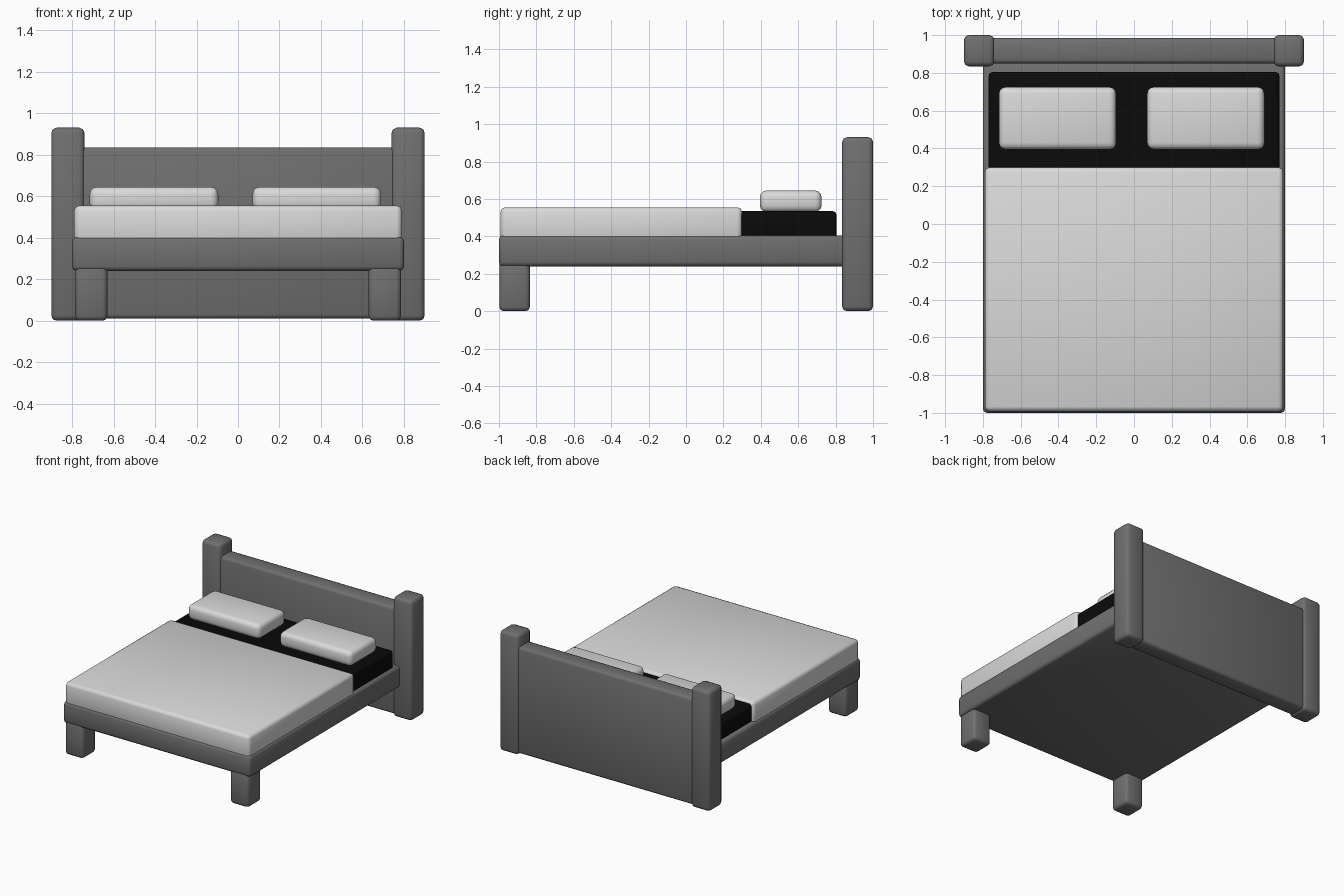
import bpy
import bmesh
from math import radians
from mathutils import Vector

old = bpy.data.objects.get("Cube")
if old:
    bpy.data.objects.remove(old, do_unlink=True)


def make_material(name, value):
    mat = bpy.data.materials.new(name)
    mat.use_nodes = True
    colour = (value, value, value, 1)
    mat.diffuse_color = colour
    mat.node_tree.nodes["Principled BSDF"].inputs["Base Color"].default_value = colour
    return mat


grey = make_material("grey_wood", 0.16)
white = make_material("white_linen", 0.7)
black = make_material("black_sheet", 0.003)


def soft_box(name, low, high, mat, bevel, segments=2):
    """Box between two corners with rounded, smooth-shaded edges."""
    low, high = Vector(low), Vector(high)
    centre, size = (low + high) / 2, high - low
    mesh = bpy.data.meshes.new(name)
    bm = bmesh.new()
    bmesh.ops.create_cube(bm, size=1)
    bmesh.ops.scale(bm, vec=size, verts=bm.verts)
    bmesh.ops.bevel(bm, geom=bm.edges[:], offset=bevel, segments=segments,
                    profile=0.5, affect='EDGES', clamp_overlap=True)
    bm.to_mesh(mesh)
    bm.free()
    mesh.materials.append(mat)
    obj = bpy.data.objects.new(name, mesh)
    obj.location = centre
    bpy.context.collection.objects.link(obj)
    bpy.ops.object.select_all(action='DESELECT')
    obj.select_set(True)
    bpy.context.view_layer.objects.active = obj
    bpy.ops.object.shade_smooth_by_angle(angle=radians(60))
    return obj


# Frame and headboard
soft_box("bed_frame", (-0.8, -1, 0.24), (0.8, 0.86, 0.405), grey, 0.022)
soft_box("headboard", (-0.78, 0.85, 0.01), (0.78, 0.985, 0.835), grey, 0.02)

# Posts and front legs
for side, sign in (("left", 1), ("right", -1)):
    xs = sorted((sign * 0.74, sign * 0.9))
    soft_box(side + "_post", (xs[0], 0.835, 0), (xs[1], 1, 0.93), grey, 0.025)
    xs = sorted((sign * 0.63, sign * 0.785))
    soft_box(side + "_front_leg", (xs[0], -0.998, 0), (xs[1], -0.835, 0.27), grey, 0.022)

# Bedding
soft_box("mattress", (-0.77, -0.9, 0.35), (0.77, 0.805, 0.535), black, 0.02)
soft_box("blanket", (-0.79, -0.992, 0.36), (0.79, 0.3, 0.555), white, 0.025)

# Pillows
for name, x in (("left_pillow", 0.38), ("right_pillow", -0.405)):
    soft_box(name, (x - 0.31, 0.395, 0.53), (x + 0.31, 0.725, 0.645), white, 0.035, 3)
